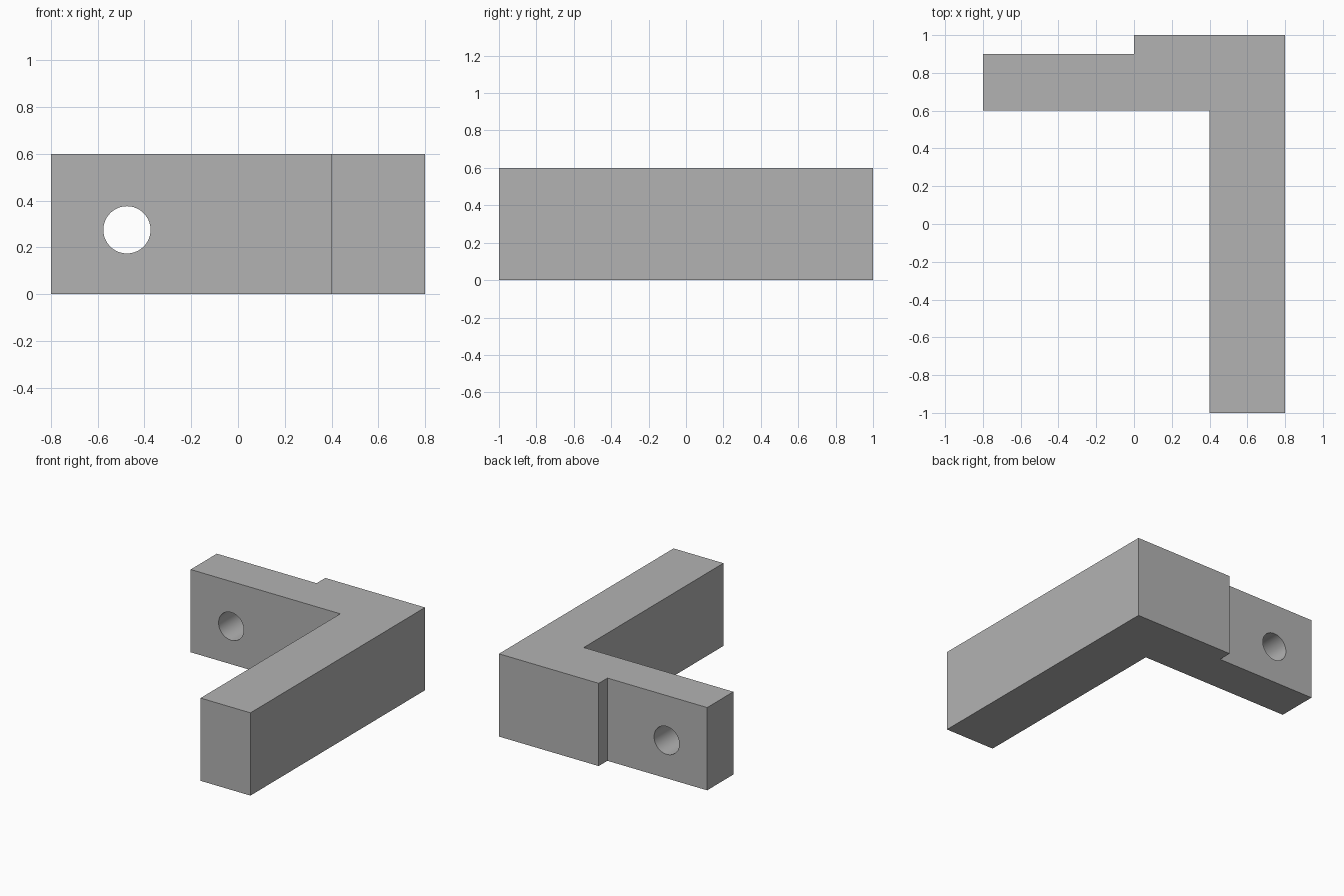
import bpy
import bmesh
from math import pi
from mathutils import Vector

cube = bpy.data.objects.get("Cube")
if cube:
    bpy.data.objects.remove(cube, do_unlink=True)

HEIGHT = 0.6

# Plain grey finish
grey = bpy.data.materials.new("grey")
grey.use_nodes = True
colour = (0.45, 0.45, 0.45, 1)
grey.diffuse_color = colour
grey.node_tree.nodes["Principled BSDF"].inputs["Base Color"].default_value = colour

# Angled bracket: plan outline raised to full height
outline = [(0.4, -1), (0.8, -1), (0.8, 1), (0, 1), (0, 0.9),
           (-0.8, 0.9), (-0.8, 0.6), (0.4, 0.6)]
bm = bmesh.new()
base = bm.faces.new([bm.verts.new((x, y, 0)) for x, y in outline])
raised = bmesh.ops.extrude_face_region(bm, geom=[base])["geom"]
bmesh.ops.translate(bm, vec=Vector((0, 0, HEIGHT)),
                    verts=[v for v in raised if isinstance(v, bmesh.types.BMVert)])
bmesh.ops.recalc_face_normals(bm, faces=bm.faces)
mesh = bpy.data.meshes.new("angled_bracket")
bm.to_mesh(mesh)
bm.free()
bracket = bpy.data.objects.new("angled_bracket", mesh)
bpy.context.collection.objects.link(bracket)
mesh.materials.append(grey)

# Round bolt hole through the thin arm
bpy.ops.mesh.primitive_cylinder_add(vertices=64, radius=0.101, depth=0.6,
                                    location=(-0.475, 0.75, 0.275),
                                    rotation=(pi / 2, 0, 0))
cutter = bpy.context.object
cutter.name = "bolt_hole_cutter"
cutter.data.materials.append(grey)

bpy.ops.object.select_all(action="DESELECT")
bracket.select_set(True)
bpy.context.view_layer.objects.active = bracket
hole = bracket.modifiers.new("bolt_hole", "BOOLEAN")
hole.operation = "DIFFERENCE"
hole.solver = "EXACT"
hole.object = cutter
bpy.ops.object.modifier_apply(modifier=hole.name)
bpy.data.objects.remove(cutter, do_unlink=True)

# Smooth hole wall, crisp block edges
bpy.ops.object.shade_smooth_by_angle(angle=pi / 6)
